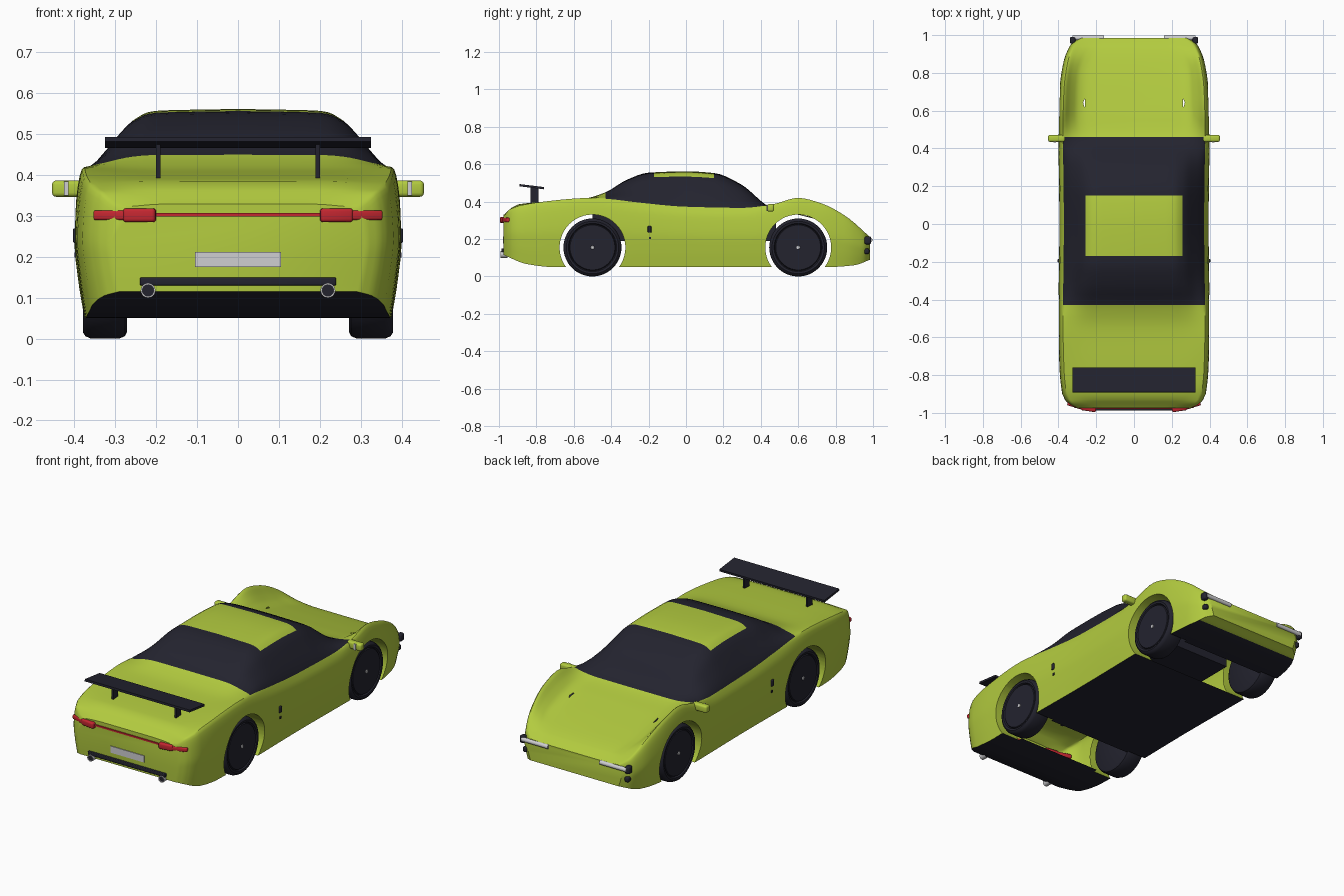
import bpy, bmesh, math
from mathutils import Matrix, Vector

cube = bpy.data.objects.get("Cube")
if cube:
    bpy.data.objects.remove(cube)


def material(name, rgb):
    m = bpy.data.materials.new(name)
    m.diffuse_color = (*rgb, 1)
    m.use_nodes = True
    m.node_tree.nodes["Principled BSDF"].inputs["Base Color"].default_value = (*rgb, 1)
    return m


LIME = material("lime paint", (0.45, 0.6, 0.05))
DARK = material("dark navy", (0.017, 0.017, 0.028))
RED = material("lamp red", (0.55, 0.02, 0.03))
SILVER = material("light silver", (0.62, 0.62, 0.64))


def add(name, bm, *mats, angle=35):
    bmesh.ops.recalc_face_normals(bm, faces=bm.faces[:])
    mesh = bpy.data.meshes.new(name)
    bm.to_mesh(mesh)
    bm.free()
    for m in mats:
        mesh.materials.append(m)
    mesh.shade_smooth()
    mesh.set_sharp_from_angle(angle=math.radians(angle))
    ob = bpy.data.objects.new(name, mesh)
    bpy.context.scene.collection.objects.link(ob)
    return ob


def box(name, center, size, mat, bevel=0, turn=0, tilt=0):
    bm = bmesh.new()
    bmesh.ops.create_cube(bm, size=1, matrix=Matrix.Diagonal((*size, 1)))
    if bevel:
        bmesh.ops.bevel(bm, geom=bm.edges[:], offset=bevel, segments=3, profile=0.5, affect='EDGES')
    rot = Matrix.Rotation(turn, 4, 'Z') @ Matrix.Rotation(tilt, 4, 'X')
    bm.transform(Matrix.Translation(center) @ rot)
    return add(name, bm, mat)


def lathe(name, center, axis, profile, mat, steps=40):
    """Spin (radius, offset) points about an axis through center."""
    bm = bmesh.new()
    verts = [bm.verts.new((r, 0, h)) for r, h in profile]
    edges = [bm.edges.new(p) for p in zip(verts, verts[1:])]
    bmesh.ops.spin(bm, geom=verts + edges, cent=(0, 0, 0), axis=(0, 0, 1),
                   angle=math.tau, steps=steps, use_duplicate=False)
    bmesh.ops.remove_doubles(bm, verts=bm.verts[:], dist=1e-5)
    rot = Vector((0, 0, 1)).rotation_difference(Vector(axis)).to_matrix().to_4x4()
    bm.transform(Matrix.Translation(center) @ rot)
    return add(name, bm, mat)


def curve(keys):
    """Smooth monotone curve through (position, value) keys."""
    slope = [(b[1] - a[1]) / (b[0] - a[0]) for a, b in zip(keys, keys[1:])]
    tan = [slope[0]] + [2 * a * b / (a + b) if a * b > 0 else 0
                        for a, b in zip(slope, slope[1:])] + [slope[-1]]

    def at(p):
        i = 0
        while i < len(keys) - 2 and p > keys[i + 1][0]:
            i += 1
        (a, va), (b, vb) = keys[i], keys[i + 1]
        d = b - a
        t = min(max((p - a) / d, 0), 1)
        return (va * (1 + 2 * t) * (1 - t) ** 2 + vb * t * t * (3 - 2 * t)
                + d * t * (1 - t) * (tan[i] * (1 - t) - tan[i + 1] * t))
    return at


# Body guide curves along the length
width = curve([(-.975, .31), (-.95, .35), (-.9, .38), (-.75, .395), (-.5, .4), (0, .395),
               (.5, .4), (.7, .395), (.85, .375), (.95, .335), (.985, .29)])
floor_z = curve([(-.975, .115), (-.85, .066), (-.7, .05), (.75, .05), (.9, .06), (.985, .09)])
shoulder = curve([(-.975, .32), (-.94, .36), (-.8, .395), (-.5, .42), (-.4, .413), (-.25, .395),
                  (0, .373), (.3, .367), (.46, .385), (.6, .42), (.72, .392), (.85, .325), (.985, .21)])
center_z = curve([(-.975, .33), (-.9, .385), (-.75, .4), (-.55, .415), (-.43, .45), (-.32, .515),
                  (-.2, .555), (0, .562), (.15, .553), (.29, .495), (.46, .365), (.6, .33),
                  (.8, .28), (.93, .24), (.985, .205)])
hood = curve([(.4, 0), (.6, .09), (.8, .09), (.95, 0)])
SUB = 4


def half_section(y):
    w, f, s, c, k = width(y), floor_z(y), shoulder(y), center_z(y), hood(y)
    h, rise = s - f, c - s
    pts = [(.94 * w, f), (.98 * w, f + .3 * h), (w, f + .55 * h), (.985 * w, f + .83 * h), (.94 * w, s),
           ((.8 + k / 2) * w, s + .47 * rise), ((.65 + k) * w, s + .85 * rise),
           ((.51 + k) * w, s + .975 * rise), (0, c)]
    fx, fz = (curve([(i, p[a]) for i, p in enumerate(pts)]) for a in (0, 1))
    return [(fx(i / SUB), fz(i / SUB)) for i in range((len(pts) - 1) * SUB + 1)]


# Body loft, with glass, roof panel and floor coloured by region
breaks = [-.975, -.93, -.43, -.17, .15, .46, .93, .985]
ys = [breaks[0]]
for a, b, n in zip(breaks, breaks[1:], [6, 16, 9, 8, 11, 16, 6]):
    ys += [a + (b - a) * (i + 1) / n for i in range(n)]
bm = bmesh.new()
rings = []
for y in ys:
    half = half_section(y)
    ring = half + [(-x, z) for x, z in reversed(half[:-1])]
    rings.append([bm.verts.new((x, y, z)) for x, z in ring])
count = len(rings[0])
for j, (r0, r1) in enumerate(zip(rings, rings[1:])):
    ym = (ys[j] + ys[j + 1]) / 2
    for i in range(count):
        face = bm.faces.new((r0[i], r0[(i + 1) % count], r1[(i + 1) % count], r1[i]))
        row = min(i, count - 2 - i) // SUB
        glass = row >= 4 and -.43 < ym < .46
        roof = row >= 6 and -.17 < ym < .15
        underside = i == count - 1 and ym < .93
        face.material_index = int((glass and not roof) or underside)
bm.faces.new(rings[0])
bm.faces.new(rings[-1])
body = add("body", bm, LIME, DARK)

# Wheel arches: cut, then open to the hollow inside
AXLES = {"rear": -.5, "front": .6}
WHEEL_Z, INNER = .155, .26
bm = bmesh.new()
for y in AXLES.values():
    for s in (1, -1):
        bmesh.ops.create_cone(bm, cap_ends=True, segments=48, radius1=.176, radius2=.176, depth=.3,
                              matrix=Matrix.Translation((s * (INNER + .15), y, WHEEL_Z))
                              @ Matrix.Rotation(math.pi / 2, 4, 'Y'))
cutter = add("arch_cutter", bm)
cutter.hide_render = True
mod = body.modifiers.new("arches", 'BOOLEAN')
mod.operation, mod.solver, mod.object = 'DIFFERENCE', 'EXACT', cutter
deps = bpy.context.evaluated_depsgraph_get()
body.data = bpy.data.meshes.new_from_object(body.evaluated_get(deps))
body.modifiers.clear()
bpy.data.objects.remove(cutter)
bm = bmesh.new()
bm.from_mesh(body.data)
caps = [f for f in bm.faces if all(abs(abs(v.co.x) - INNER) < 1e-4 for v in f.verts)]
bmesh.ops.delete(bm, geom=caps, context='FACES')
bm.to_mesh(body.data)
bm.free()
body.data.shade_smooth()
body.data.set_sharp_from_angle(angle=math.radians(35))

# Cabin tub inside the shell
box("cabin_tub", (0, -.01, .26), (.48, .98, .14), DARK)

# Rear wing, exhaust bar, number plate and light strip
box("rear_wing", (0, -.825, .48), (.65, .132, .012), DARK, tilt=-.12)
box("exhaust_bar", (0, -.97, .14), (.48, .035, .02), DARK, .004)
box("rear_plate", (0, -.975, .194), (.21, .008, .037), SILVER)
box("rear_light_strip", (0, -.975, .303), (.42, .01, .009), RED)

tyre = [(0, .05), (.12, .05), (.124, .043), (.129, .052), (.14, .054), (.149, .048), (.155, .034),
        (.155, -.034), (.149, -.048), (.138, -.054), (0, -.054)]
for side, s in (("left", 1), ("right", -1)):
    for end, y in AXLES.items():
        lathe(f"{side}_{end}_wheel", (s * .325, y, WHEEL_Z), (s, 0, 0), tyre, DARK, 48)
        lathe(f"{side}_{end}_hub", (s * .375, y, WHEEL_Z), (s, 0, 0),
              [(0, .004), (.009, .004), (.011, -.004), (0, -.004)], SILVER, 12)
    box(f"{side}_wing_post", (s * .195, -.81, .432), (.012, .042, .085), DARK)
    # Exhaust pipe with a dark bore
    lathe(f"{side}_exhaust_pipe", (s * .22, -.975, .118), (0, -1, 0),
          [(.014, -.02), (.014, .018), (.018, .018), (.018, -.02)], SILVER, 24)
    lathe(f"{side}_exhaust_bore", (s * .22, -.975, .118), (0, -1, 0),
          [(0, .012), (.0145, .012), (.0145, -.02), (0, -.02)], DARK, 24)
    # Tail lamps
    box(f"{side}_inner_tail_lamp", (s * .24, -.972, .302), (.08, .038, .034), RED, .008, turn=s * .15)
    box(f"{side}_outer_tail_lamp", (s * .308, -.955, .302), (.088, .035, .024), RED, .006, turn=s * .3)
    # Nose lamps
    lathe(f"{side}_headlight_bar", (s * .245, .985, .195), (s, 0, 0),
          [(0, -.085), (.012, -.085), (.012, .08), (0, .08)], SILVER, 16)
    box(f"{side}_headlight_end", (s * .325, .972, .193), (.03, .036, .042), DARK, .01)
    box(f"{side}_fog_lamp", (s * .315, .965, .135), (.026, .03, .03), DARK, .009)
    # Door mirror and its glass
    box(f"{side}_mirror", (s * .41, .453, .367), (.09, .036, .04), LIME, .01)
    box(f"{side}_mirror_glass", (s * .42, .434, .367), (.012, .006, .034), SILVER)
    # Door handle and lock
    box(f"{side}_door_handle", (s * .394, -.195, .252), (.02, .02, .036), DARK, .005)
    box(f"{side}_door_lock", (s * .393, -.192, .205), (.014, .012, .012), DARK)
